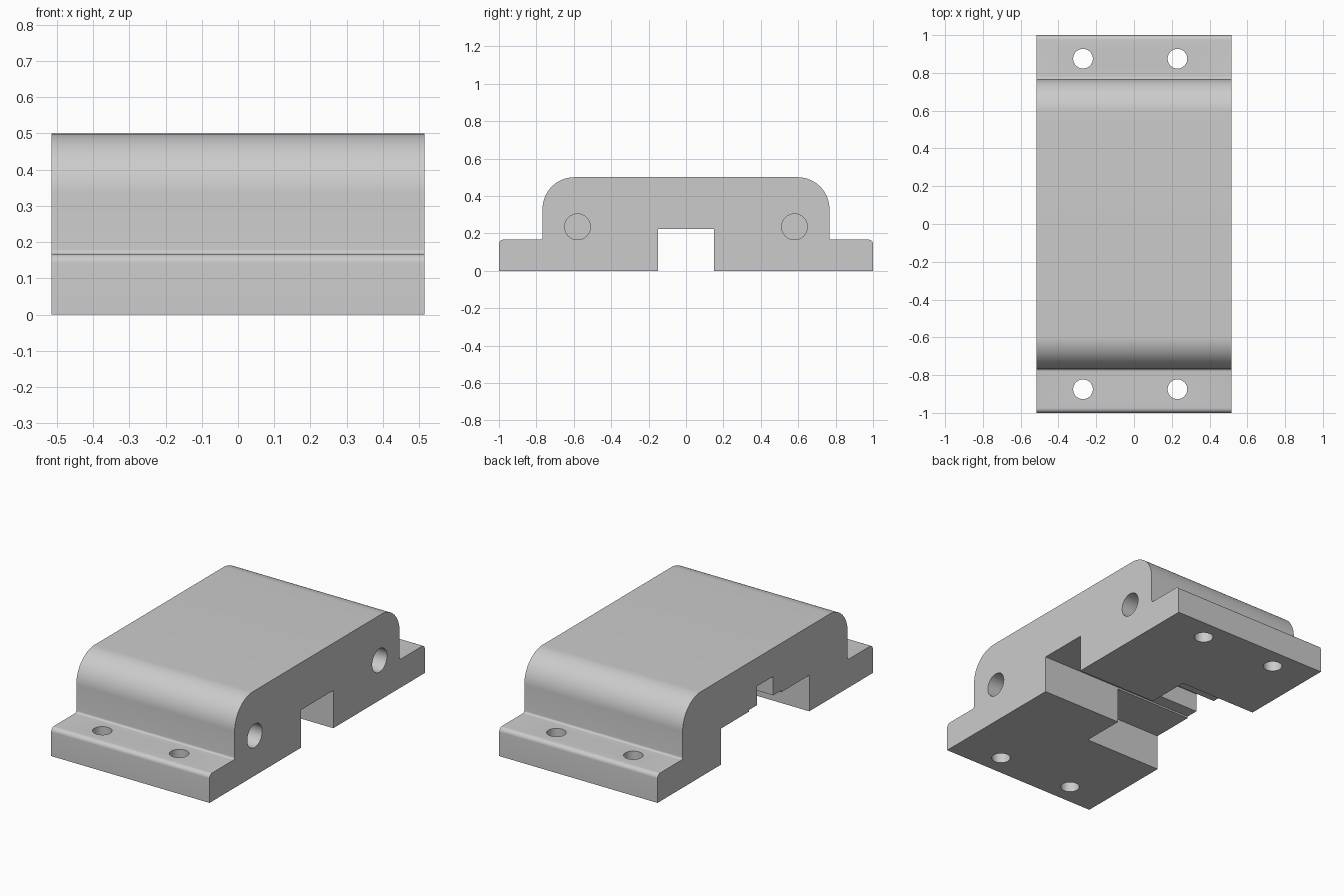
import bpy, bmesh, math
from mathutils import Vector

if "Cube" in bpy.data.objects:
    bpy.data.objects.remove(bpy.data.objects["Cube"], do_unlink=True)

HALF_W = 0.515      # half width along x
HALF_L = 1.0        # half length along y
BODY_L = 0.767      # half length of the raised body
HEIGHT, FLANGE = 0.5, 0.167

grey = bpy.data.materials.new("plain_grey")
grey.use_nodes = True
colour = (0.6, 0.6, 0.6, 1)
grey.diffuse_color = colour
grey.node_tree.nodes["Principled BSDF"].inputs["Base Color"].default_value = colour


def make_object(name, bm):
    bmesh.ops.recalc_face_normals(bm, faces=bm.faces)
    mesh = bpy.data.meshes.new(name)
    bm.to_mesh(mesh)
    bm.free()
    mesh.materials.append(grey)
    obj = bpy.data.objects.new(name, mesh)
    bpy.context.collection.objects.link(obj)
    return obj


def arc(cy, cz, r, start, end, steps):
    """Points of an arc in the y-z plane, angles in degrees."""
    angles = [math.radians(start + (end - start) * i / steps) for i in range(steps + 1)]
    return [(cy + r * math.cos(a), cz + r * math.sin(a)) for a in angles]


def cut(target, cutter):
    mod = target.modifiers.new(cutter.name, "BOOLEAN")
    mod.operation = "DIFFERENCE"
    mod.solver = "EXACT"
    mod.object = cutter
    bpy.context.view_layer.objects.active = target
    bpy.ops.object.modifier_apply(modifier=mod.name)
    bpy.data.objects.remove(cutter, do_unlink=True)


def box_cutter(name, x0, x1, half_y, top):
    bm = bmesh.new()
    bmesh.ops.create_cube(bm, size=1)
    low, high = Vector((x0, -half_y, -0.1)), Vector((x1, half_y, top))
    for v in bm.verts:
        v.co = (low + high) / 2 + v.co * (high - low)
    return make_object(name, bm)


def round_cutter(name, centre, radius, depth, along_x=False):
    bm = bmesh.new()
    bmesh.ops.create_cone(bm, cap_ends=True, segments=48, radius1=radius,
                          radius2=radius, depth=depth)
    obj = make_object(name, bm)
    for v in obj.data.vertices:
        p = v.co.copy()
        v.co = Vector((p.z, p.y, -p.x) if along_x else p) + Vector(centre)
    return obj


# Housing: half profile with rounded flange edge and shoulder, mirrored and extruded
edge_r, inner_r, shoulder_r = 0.025, 0.012, 0.17
half = [(HALF_L, 0)]
half += arc(HALF_L - edge_r, FLANGE - edge_r, edge_r, 0, 90, 8)
half += arc(BODY_L + inner_r, FLANGE + inner_r, inner_r, 270, 180, 6)
half += arc(BODY_L - shoulder_r, HEIGHT - shoulder_r, shoulder_r, 0, 90, 20)
profile = half + [(-y, z) for y, z in reversed(half)]

bm = bmesh.new()
side = bm.faces.new([bm.verts.new((-HALF_W, y, z)) for y, z in profile])
result = bmesh.ops.extrude_face_region(bm, geom=[side])
moved = [g for g in result["geom"] if isinstance(g, bmesh.types.BMVert)]
bmesh.ops.translate(bm, verts=moved, vec=(2 * HALF_W, 0, 0))
housing = make_object("mounting_housing", bm)

# Underside: through channel, wide pocket and deep slot
cut(housing, box_cutter("channel", -0.7, 0.7, 0.15, 0.222))
cut(housing, box_cutter("pocket", -0.7, -0.01, 0.41, 0.212))
cut(housing, box_cutter("slot", -0.7, -0.01, 0.075, 0.333))

# Screw holes in the flanges and blind holes in one side
for sign in (-1, 1):
    for x in (-0.27, 0.23):
        cut(housing, round_cutter("screw_hole", (x, sign * 0.875, 0.1), 0.052, 0.6))
    cut(housing, round_cutter("side_hole", (HALF_W, sign * 0.58, 0.235), 0.069, 0.8, True))

# Smooth the curved faces, keep the edges sharp
bpy.ops.object.select_all(action="DESELECT")
housing.select_set(True)
bpy.context.view_layer.objects.active = housing
bpy.ops.object.shade_smooth_by_angle(angle=math.radians(30))
